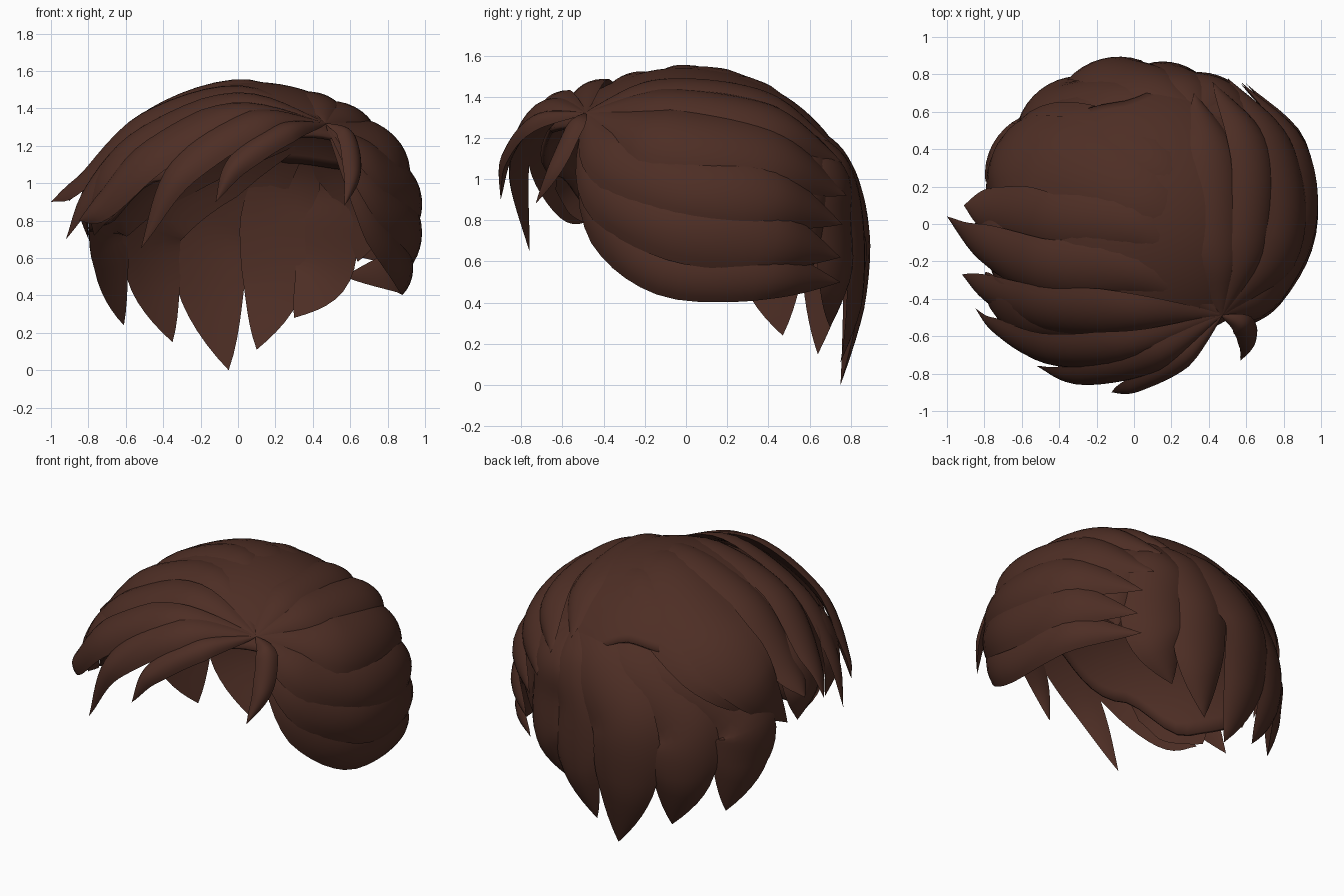
import bpy, bmesh, math
from mathutils import Vector

if "Cube" in bpy.data.objects:
    bpy.data.objects.remove(bpy.data.objects["Cube"])

brown = bpy.data.materials.new("dark brown")
brown.diffuse_color = (0.075, 0.027, 0.018, 1)
brown.use_nodes = True
brown.node_tree.nodes["Principled BSDF"].inputs["Base Color"].default_value = brown.diffuse_color

# Guide head: an ellipsoid on top, stretched downwards below the middle
C = Vector((0.07, 0, 0.75))
A, B, TOP, LOW = 0.88, 0.86, 0.80, 1.6


def ratio(p):
    d = p - C
    c = TOP if d.z > 0 else LOW
    return math.sqrt((d.x / A) ** 2 + (d.y / B) ** 2 + (d.z / c) ** 2)


def normal(p):
    d = p - C
    c = TOP if d.z > 0 else LOW
    return Vector((d.x / A ** 2, d.y / B ** 2, d.z / c ** 2)).normalized()


def on_shell(p, k):
    return C + (p - C) * (k / ratio(p))


def finish(bm, name):
    bmesh.ops.remove_doubles(bm, verts=bm.verts, dist=1e-5)
    bmesh.ops.recalc_face_normals(bm, faces=bm.faces)
    me = bpy.data.meshes.new(name)
    bm.to_mesh(me)
    bm.free()
    me.materials.append(brown)
    ob = bpy.data.objects.new(name, me)
    bpy.context.collection.objects.link(ob)
    bpy.ops.object.select_all(action='DESELECT')
    ob.select_set(True)
    bpy.context.view_layer.objects.active = ob
    bpy.ops.object.shade_smooth_by_angle(angle=math.radians(40))
    return ob


def spline(pts, t):
    # Catmull-Rom through the control points
    n = len(pts) - 1
    i = min(int(t * n), n - 1)
    u = t * n - i
    b, c = pts[i], pts[i + 1]
    a = pts[i - 1] if i > 0 else b * 2 - c
    d = pts[i + 2] if i + 2 <= n else c * 2 - b
    return 0.5 * (2 * b + (c - a) * u + (2 * a - 5 * b + 4 * c - d) * u ** 2
                  + (3 * b - a - 3 * c + d) * u ** 3)


def lock(name, pts, width, thick=0.05, root=0.35, full=0.55, under_h=0.35, taper=1.5):
    """Tapered lens-shaped strand that hugs the guide head."""
    pts = [Vector(p) for p in pts]
    bm = bmesh.new()
    rows, cols, under = 24, 8, 4
    rings = []
    for r in range(rows + 1):
        t = r / rows
        p = spline(pts, t)
        tan = spline(pts, min(1, t + 0.01)) - spline(pts, max(0, t - 0.01))
        side = tan.cross(normal(p)).normalized()
        f = min(1, 0.04 + (t / root) ** 0.8)
        if t > full:
            f *= 1 - ((t - full) / (1 - full)) ** taper
        k = ratio(p)
        sec = [(-1 + 2 * j / cols, 1) for j in range(cols + 1)]
        sec += [(1 - 2 * j / under, -under_h) for j in range(1, under)]
        ring = []
        for s, h in sec:
            q = p + side * (width * f * s)
            lift = thick * min(1, f * 1.2) * h * (1 - s * s)
            ring.append(bm.verts.new(on_shell(q, k + lift)))
        rings.append(ring)
    for a, b in zip(rings, rings[1:]):
        for j in range(len(a)):
            m = (j + 1) % len(a)
            bm.faces.new((a[j], a[m], b[m], b[j]))
    bm.faces.new(rings[0])
    return finish(bm, name)


def shell(name, k, hem):
    """Smooth cap from the crown down to a hem given as (azimuth, height)."""
    def hem_z(az):
        for (a0, z0), (a1, z1) in zip(hem, hem[1:]):
            if a0 <= az <= a1:
                u = (az - a0) / (a1 - a0)
                u = u * u * (3 - 2 * u)
                return z0 + (z1 - z0) * u
        return hem[-1][1]
    bm = bmesh.new()
    n, rows = 72, 16
    grid = []
    for i in range(n):
        az = 360 * i / n
        d = (hem_z(az) - C.z) / k
        end = math.asin(d / (TOP if d > 0 else LOW))
        col = []
        for j in range(rows + 1):
            e = math.pi / 2 + (end - math.pi / 2) * j / rows
            c = TOP if e > 0 else LOW
            a = math.radians(az)
            col.append(bm.verts.new(C + k * Vector((
                A * math.cos(e) * math.cos(a), B * math.cos(e) * math.sin(a),
                c * math.sin(e)))))
        grid.append(col)
    for i in range(n):
        a, b = grid[i], grid[(i + 1) % n]
        for j in range(rows):
            bm.faces.new((a[j], b[j], b[j + 1], a[j + 1]))
    ob = finish(bm, name)
    mod = ob.modifiers.new("thickness", 'SOLIDIFY')
    mod.thickness, mod.offset = 0.025, -1
    return ob


# Smooth crown
shell("crown", 0.99, [(0, 1.2), (45, 1.08), (75, 1.12), (100, 1.24), (125, 1.2), (150, 1.05), (170, .88),
      (183, .74), (205, .78), (232, 1.02), (270, 1.24), (300, 1.26), (330, 1.2), (360, 1.2)])

P = (.47, -.49, 1.32)   # parting point
S = (.36, .60, 1.24)    # root of the back locks

# Broad locks rounding off the left of the crown
crown = [
    ([P, (.1, .1, 1.53), (-.42, .38, 1.33), (-.72, .36, 1.05), (-.8, .12, .72)], .22),
    ([P, (.2, .25, 1.48), (-.25, .5, 1.3), (-.6, .5, 1.07), (-.78, .25, .8)], .17),
]
for i, (path, w) in enumerate(crown):
    lock(f"crown_lock_{i + 1}", path, w, .025, .45, .65)

# Fringe swept to the left
fringe = [
    ([P, (.25, -.73, 1.27), (.0, -.86, 1.1), (-.12, -.9, .9)], .075),
    ([P, (.1, -.72, 1.32), (-.3, -.81, 1.06), (-.52, -.76, .65)], .11),
    ([P, (.0, -.65, 1.37), (-.45, -.68, 1.15), (-.72, -.56, .88), (-.85, -.45, .8)], .13),
    ([P, (.0, -.48, 1.43), (-.5, -.46, 1.23), (-.78, -.36, .95), (-.92, -.27, .7)], .15),
    ([P, (.0, -.27, 1.48), (-.5, -.23, 1.33), (-.82, -.1, 1.02), (-1.0, .04, .9)], .16),
    ([P, (.05, -.03, 1.52), (-.45, .05, 1.37), (-.78, .08, 1.02), (-.91, .1, .9)], .17),
    ([(-.3, -.58, 1.25), (-.62, -.5, 1.08), (-.75, -.4, .9), (-.77, -.3, .72)], .2),
    ([(-.4, -.2, 1.35), (-.72, -.1, 1.08), (-.81, -.02, .88), (-.8, .02, .7)], .2),
]
for i, (path, w) in enumerate(fringe):
    lock(f"fringe_lock_{i + 1}", path, w, .045)
lock("parting_curl", [P, (.58, -.54, 1.25), (.61, -.63, 1.06), (.57, -.73, .88)], .065, .04)

# Right side, combed from the parting to the back
right = [
    ([P, (.46, -.1, 1.43), (.43, .35, 1.38), (.32, .7, 1.18)], .15),
    ([P, (.62, -.08, 1.36), (.63, .4, 1.28), (.42, .76, 1.08)], .15),
    ([P, (.81, -.1, 1.21), (.78, .4, 1.12), (.5, .78, .92)], .18),
    ([P, (.72, -.37, 1.13), (.92, 0, .98), (.87, .42, .91), (.57, .76, .78)], .18),
    ([P, (.73, -.4, .98), (.93, -.05, .77), (.88, .42, .71), (.6, .75, .62)], .17),
    ([P, (.71, -.41, .84), (.87, -.1, .57), (.86, .4, .54), (.57, .75, .5)], .14),
]
for i, (path, w) in enumerate(right):
    lock(f"side_lock_{i + 1}", path, w, .05, .3, .68)

# Back locks hanging to the nape
back = [
    ([S, (-.3, .62, 1.1), (-.69, .42, .82), (-.69, .43, .55), (-.61, .47, .24)], .2),
    ([S, (-.1, .72, 1.08), (-.44, .68, .8), (-.46, .69, .5), (-.35, .64, .15)], .2),
    ([S, (.1, .77, 1.06), (-.14, .84, .8), (-.15, .83, .45), (-.05, .75, .0)], .21),
    ([S, (.28, .76, 1.04), (.19, .82, .8), (.19, .82, .45), (.1, .75, .11)], .18),
    ([S, (.46, .72, 1.02), (.48, .73, .8), (.46, .74, .52), (.3, .7, .28)], .19),
    ([S, (.56, .62, 1.05), (.68, .58, .85), (.64, .62, .58)], .16),
]
for i, (path, w) in enumerate(back):
    lock(f"back_lock_{i + 1}", path, w, .045, .25, .66, .15, 1.9)
